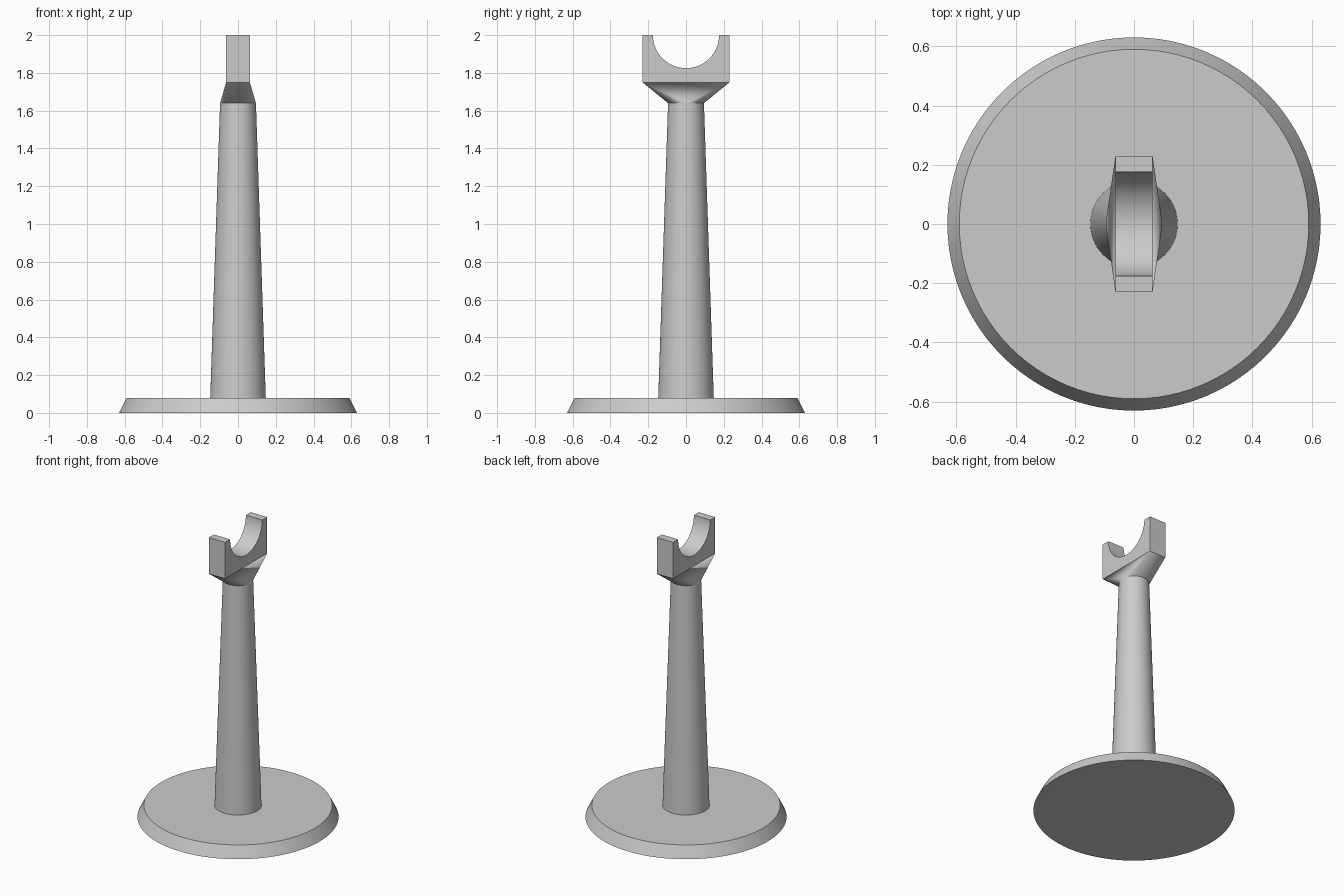
import bpy, bmesh
from math import cos, sin, pi, radians

SEGMENTS = 96
ROD_TOP, NECK_TOP, TOP = 1.64, 1.75, 2.0
ROD_RADIUS = 0.095
HALF_X, HALF_Y = 0.0625, 0.23
NOTCH = 0.175

old = bpy.data.objects.get("Cube")
if old:
    bpy.data.objects.remove(old, do_unlink=True)

grey = bpy.data.materials.new("plain grey")
grey.use_nodes = True
colour = (0.6, 0.6, 0.6, 1)
grey.diffuse_color = colour
grey.node_tree.nodes["Principled BSDF"].inputs["Base Color"].default_value = colour


def finish(bm, name):
    """Turn a bmesh into a named, shaded object."""
    bmesh.ops.recalc_face_normals(bm, faces=bm.faces)
    mesh = bpy.data.meshes.new(name)
    bm.to_mesh(mesh)
    bm.free()
    mesh.materials.append(grey)
    obj = bpy.data.objects.new(name, mesh)
    bpy.context.collection.objects.link(obj)
    bpy.ops.object.select_all(action='DESELECT')
    obj.select_set(True)
    bpy.context.view_layer.objects.active = obj
    bpy.ops.object.shade_smooth_by_angle(angle=radians(30))


def ring(bm, radius, z):
    angles = [2 * pi * i / SEGMENTS for i in range(SEGMENTS)]
    return [bm.verts.new((radius * cos(a), radius * sin(a), z)) for a in angles]


def tapered_disc(name, r_low, r_high, z_low, z_high):
    bm = bmesh.new()
    low, high = ring(bm, r_low, z_low), ring(bm, r_high, z_high)
    bm.faces.new(low)
    bm.faces.new(high)
    for i in range(SEGMENTS):
        j = (i + 1) % SEGMENTS
        bm.faces.new((low[i], low[j], high[j], high[i]))
    finish(bm, name)


# Base and upright
tapered_disc("base_plate", 0.63, 0.59, 0, 0.08)
tapered_disc("tapered_post", 0.147, ROD_RADIUS, 0.08, ROD_TOP)

# Neck blending the round post into the rectangular cradle
bm = bmesh.new()
ring(bm, ROD_RADIUS, ROD_TOP)
for x in (-HALF_X, HALF_X):
    for y in (-HALF_Y, HALF_Y):
        bm.verts.new((x, y, NECK_TOP))
bmesh.ops.convex_hull(bm, input=bm.verts)
caps = [f for f in bm.faces
        if max(v.co.z for v in f.verts) - min(v.co.z for v in f.verts) < 1e-5]
bmesh.ops.delete(bm, geom=caps, context='FACES')
finish(bm, "neck")

# Cradle with a half-round notch, extruded across x
arc = [pi + pi * i / 48 for i in range(49)]
profile = [(NOTCH * cos(a), TOP + NOTCH * sin(a)) for a in arc]
profile += [(HALF_Y, TOP), (HALF_Y, NECK_TOP), (-HALF_Y, NECK_TOP), (-HALF_Y, TOP)]
bm = bmesh.new()
side = bm.faces.new([bm.verts.new((-HALF_X, y, z)) for y, z in profile])
new = bmesh.ops.extrude_face_region(bm, geom=[side])["geom"]
moved = [v for v in new if isinstance(v, bmesh.types.BMVert)]
bmesh.ops.translate(bm, verts=moved, vec=(2 * HALF_X, 0, 0))
finish(bm, "cradle")
